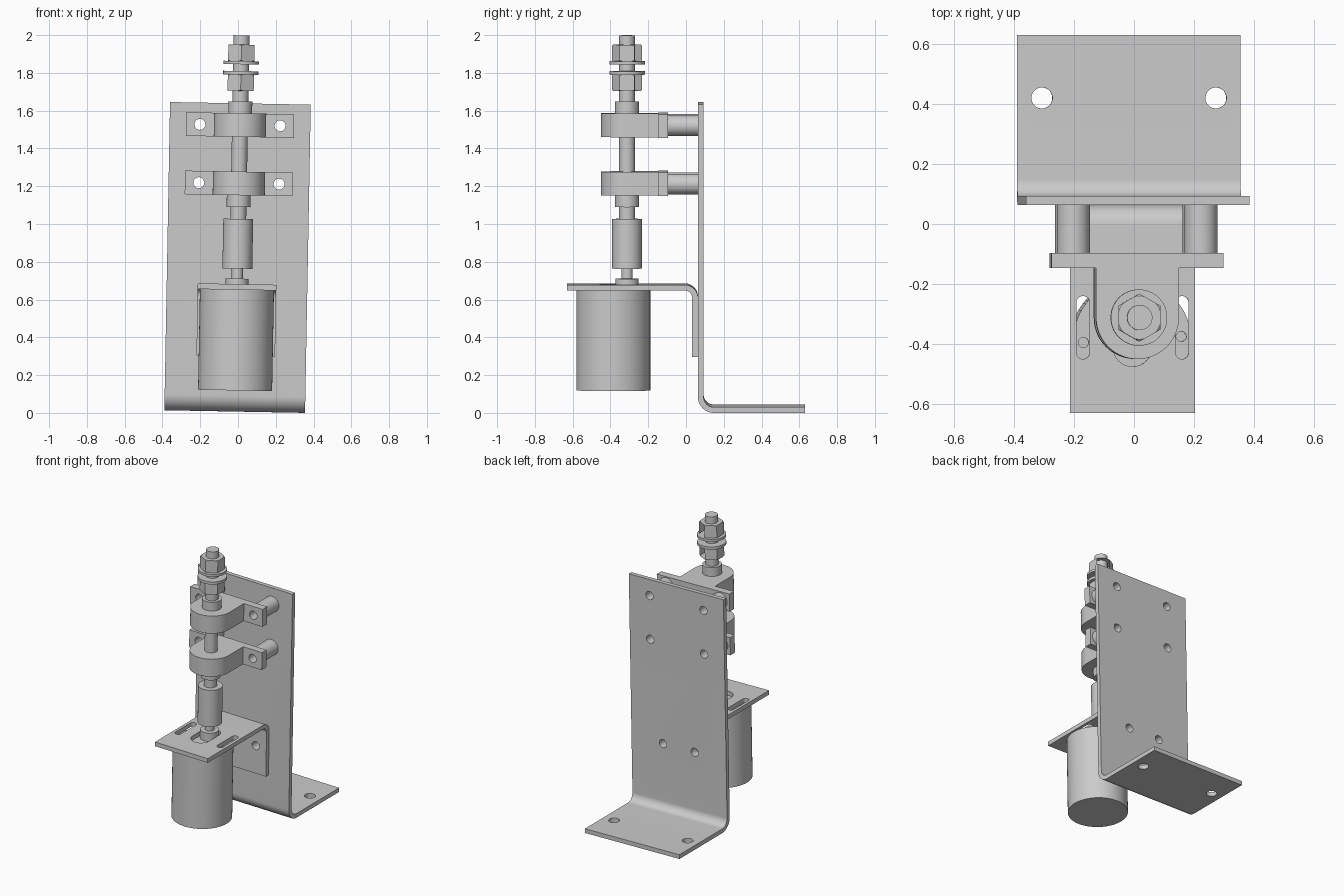
import bpy, bmesh
from math import sin, cos, pi, radians
from mathutils import Matrix, Vector

if "Cube" in bpy.data.objects:
    bpy.data.objects.remove(bpy.data.objects["Cube"])

TILT = 0.0185                      # whole assembly leans slightly sideways
ORIGIN = Vector((-0.0175, 0, 0.007))
AXIS_Y = -0.312                    # shaft axis
parts = []


def arc(cx, cy, r, a0, a1, n=16):
    return [(cx + r * cos(radians(a0 + (a1 - a0) * i / n)),
             cy + r * sin(radians(a0 + (a1 - a0) * i / n))) for i in range(n + 1)]


def make(name, bm, keep=True):
    bmesh.ops.recalc_face_normals(bm, faces=bm.faces)
    me = bpy.data.meshes.new(name)
    bm.to_mesh(me)
    bm.free()
    ob = bpy.data.objects.new(name, me)
    bpy.context.collection.objects.link(ob)
    if keep:
        parts.append(ob)
    return ob


def prism(name, pts, lo, hi, axis, keep=True):
    """Extrude a closed profile: axis 'x' takes (y, z), axis 'z' takes (x, y)."""
    bm = bmesh.new()
    face = bm.faces.new([bm.verts.new((lo, p, q) if axis == 'x' else (p, q, lo)) for p, q in pts])
    ext = bmesh.ops.extrude_face_region(bm, geom=[face])['geom']
    d = (hi - lo, 0, 0) if axis == 'x' else (0, 0, hi - lo)
    bmesh.ops.translate(bm, vec=d, verts=[v for v in ext if isinstance(v, bmesh.types.BMVert)])
    return make(name, bm, keep)


def disc(name, x, y, r, z0, z1, keep=True, n=64, start=0):
    return prism(name, arc(x, y, r, start, start + 360, n)[:-1], z0, z1, 'z', keep)


def rod_y(name, x, z, r, y0, y1, keep=True):
    bm = bmesh.new()
    m = Matrix.Translation((x, (y0 + y1) / 2, z)) @ Matrix.Rotation(pi / 2, 4, 'X')
    bmesh.ops.create_cone(bm, cap_ends=True, segments=40, radius1=r, radius2=r, depth=y1 - y0, matrix=m)
    return make(name, bm, keep)


def boolean(ob, cutters, op='DIFFERENCE'):
    for c in cutters:
        mod = ob.modifiers.new('cut', 'BOOLEAN')
        mod.object, mod.operation, mod.solver = c, op, 'EXACT'
    bpy.context.view_layer.update()
    me = bpy.data.meshes.new_from_object(ob.evaluated_get(bpy.context.evaluated_depsgraph_get()))
    ob.modifiers.clear()
    ob.data = me
    for c in cutters:
        bpy.data.objects.remove(c)


def slot(x, y0, y1, r):
    pts = arc(x, y1 - r, r, 0, 180) + arc(x, y0 + r, r, 180, 360)
    return prism('slot_cutter', pts, 0.6, 0.72, 'z', False)


def drill(x, z):
    return rod_y('drill', x, z, 0.029, -0.2, 0.2, False)


CLAMP_Z = (1.208, 1.517)
HOLE_X = 0.2125

# Back plate with bent foot
R = 0.085
profile = ([(0.063, 1.632)] + arc(0.063 + R, R, R, 180, 270) + [(0.63, 0), (0.63, 0.03)]
           + arc(0.063 + R, R, R - 0.03, 270, 180) + [(0.093, 1.632)])
plate = prism('back_plate', profile, -0.3725, 0.3725, 'x')
boolean(plate, [drill(s * HOLE_X, z) for s in (-1, 1) for z in CLAMP_Z]
        + [drill(s * 0.125, 0.49) for s in (-1, 1)]
        + [disc('drill', s * 0.29, 0.42, 0.035, -0.1, 0.1, False) for s in (-1, 1)])

# Motor bracket: vertical leg, bend, slotted shelf
R, top = 0.07, 0.675
profile = ([(0.063, 0.292)] + arc(0.063 - R, top - R, R, 0, 90) + [(-0.63, top), (-0.63, top - 0.03)]
           + arc(0.063 - R, top - R, R - 0.03, 90, 0) + [(0.033, 0.292)])
bracket = prism('motor_bracket', profile, -0.208, 0.208, 'x')
boolean(bracket, [drill(s * 0.125, 0.49) for s in (-1, 1)]
        + [slot(s * 0.165, -0.45, -0.24, 0.022) for s in (-1, 1)]
        + [slot(0, -0.475, -0.235, 0.065)])

# Motor with mounting holes, boss and offset output shaft
motor = disc('motor_body', 0, -0.385, 0.196, 0.112, 0.645, n=96)
boolean(motor, [disc('drill', s * 0.163, -0.385 + s * 0.01, 0.017, 0.58, 0.7, False, 24) for s in (-1, 1)])
disc('motor_boss', 0, AXIS_Y, 0.061, 0.64, 0.704)
disc('motor_shaft', 0, AXIS_Y, 0.03, 0.70, 0.80)

# Coupling, spindle, collars, washers
for name, r, z0, z1 in (('coupling', 0.079, 0.757, 1.02),
                        ('spindle', 0.042, 1.0, 1.992),
                        ('lower_collar', 0.063, 1.083, 1.147),
                        ('upper_collar', 0.063, 1.578, 1.642),
                        ('lower_washer', 0.094, 1.784, 1.803),
                        ('upper_washer', 0.094, 1.839, 1.856)):
    disc(name, 0, AXIS_Y, r, z0, z1)

# Hex nuts with chamfered corners
for name, z0, z1 in (('lower_nut', 1.698, 1.785), ('upper_nut', 1.855, 1.943)):
    nut = disc(name, 0, AXIS_Y, 0.08, z0, z1, n=6, start=90)
    bm = bmesh.new()
    rings = []
    for r, z in ((0.071, z0 - 0.001), (0.082, z0 + 0.007), (0.082, z1 - 0.007), (0.071, z1 + 0.001)):
        rings.append([bm.verts.new((x, y, z)) for x, y in arc(0, AXIS_Y, r, 0, 360, 48)[:-1]])
    for a, b in zip(rings, rings[1:]):
        for i in range(48):
            bm.faces.new((a[i - 1], a[i], b[i], b[i - 1]))
    bm.faces.new(rings[0])
    bm.faces.new(rings[-1])
    boolean(nut, [make('chamfer_cutter', bm, False)], 'INTERSECT')

# Bearing clamps with ears, held off the plate by tubular spacers
outline = ([(0.286, -0.096), (-0.286, -0.096), (-0.286, -0.147), (-0.138, -0.147)]
           + arc(0, AXIS_Y, 0.138, 180, 360, 40) + [(0.138, -0.147), (0.286, -0.147)])
for label, z in zip(('lower', 'upper'), CLAMP_Z):
    clamp = prism(label + '_clamp', outline, z - 0.0625, z + 0.0625, 'z')
    boolean(clamp, [drill(s * HOLE_X, z) for s in (-1, 1)])
    for side, s in (('left', -1), ('right', 1)):
        spacer = rod_y(f'{label}_{side}_spacer', s * HOLE_X, z, 0.055, -0.096, 0.063)
        boolean(spacer, [drill(s * HOLE_X, z)])

# Lean the assembly and set shading
lean = Matrix.Translation(ORIGIN) @ Matrix.Rotation(TILT, 4, 'Y')
bpy.ops.object.select_all(action='DESELECT')
for ob in parts:
    ob.data.transform(lean)
    ob.select_set(True)
bpy.context.view_layer.objects.active = parts[0]
bpy.ops.object.shade_smooth_by_angle(angle=radians(25))
